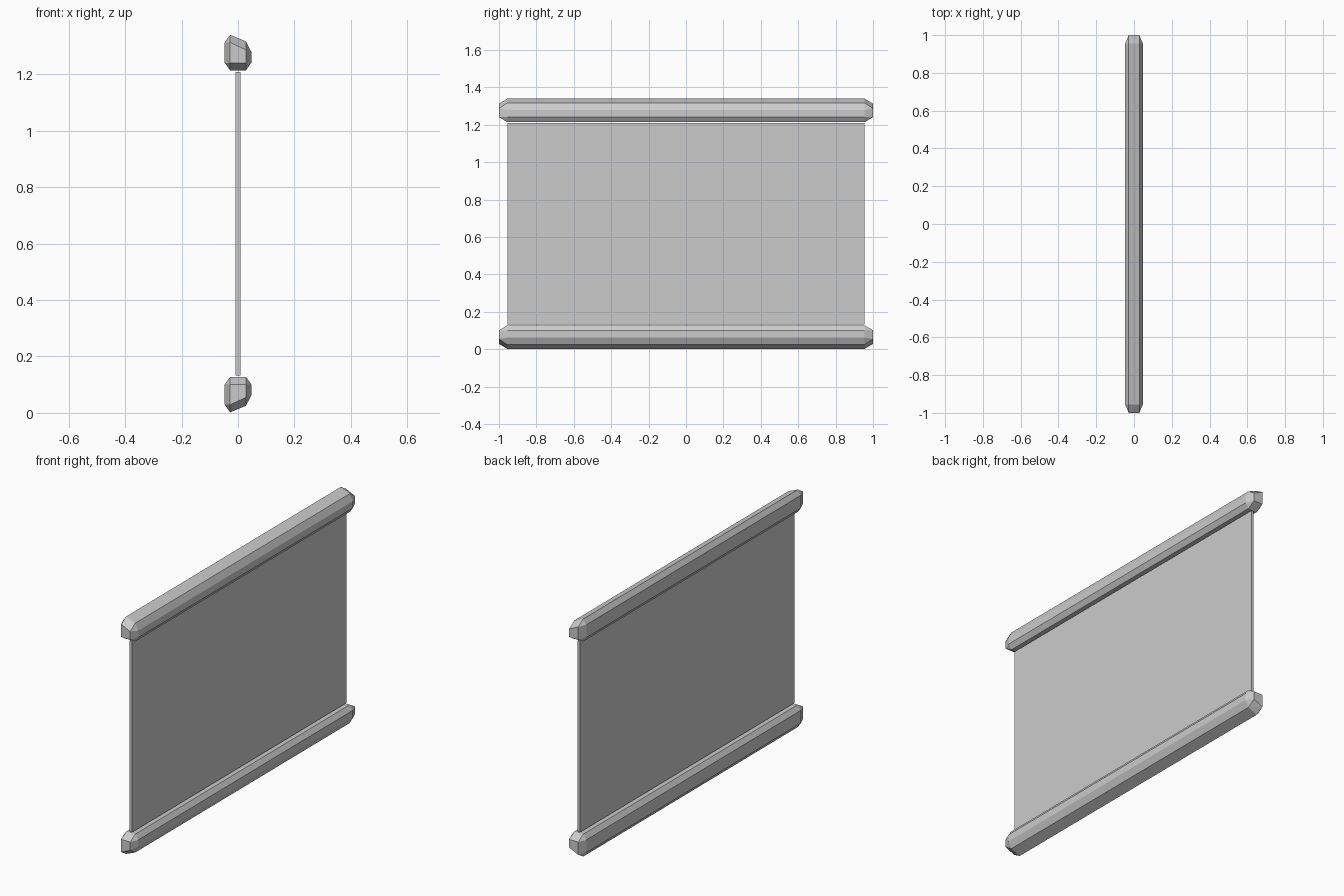
import bpy, bmesh

if "Cube" in bpy.data.objects:
    bpy.data.objects.remove(bpy.data.objects["Cube"])

MID = 0.671        # mirror height between the two rails
BX, BY, BZ = 0.019, 0.045, 0.027   # chamfer sizes


def finish(name, bm):
    bmesh.ops.recalc_face_normals(bm, faces=bm.faces[:])
    me = bpy.data.meshes.new(name)
    bm.to_mesh(me)
    bm.free()
    ob = bpy.data.objects.new(name, me)
    bpy.context.collection.objects.link(ob)
    return ob


def rail(name, flip):
    """Chamfered bar whose outer side slopes from back to front."""
    bm = bmesh.new()
    for sx in (-1, 1):
        for sy in (-1, 1):
            for top in (False, True):
                s = 1 if top else -1
                z = 0.128 if top else (0.002 if sx < 0 else 0.025)
                zi = z - s * BZ
                if sx > 0 and not top:
                    zi += 0.003
                x, y = sx * 0.047, sy * 1.0
                xi, yi = x - sx * BX, y - sy * BY
                zx = zi + (0.007 if sx > 0 and not top else 0)
                for co in ((x, yi, zx), (xi, y, zi), (xi, yi, z)):
                    if flip:
                        co = (co[0], co[1], 2 * MID - co[2])
                    bm.verts.new(co)
    bmesh.ops.convex_hull(bm, input=bm.verts[:])
    bmesh.ops.dissolve_limit(bm, angle_limit=0.02, verts=bm.verts[:], edges=bm.edges[:])
    return finish(name, bm)


# Bottom and top rails
rail("bottom_rail", False)
rail("top_rail", True)

# Thin panel between the rails
bm = bmesh.new()
bmesh.ops.create_cube(bm, size=1.0)
for v in bm.verts:
    v.co.x *= 0.016
    v.co.y *= 1.91
    v.co.z = MID + v.co.z * 1.076
finish("panel", bm)
